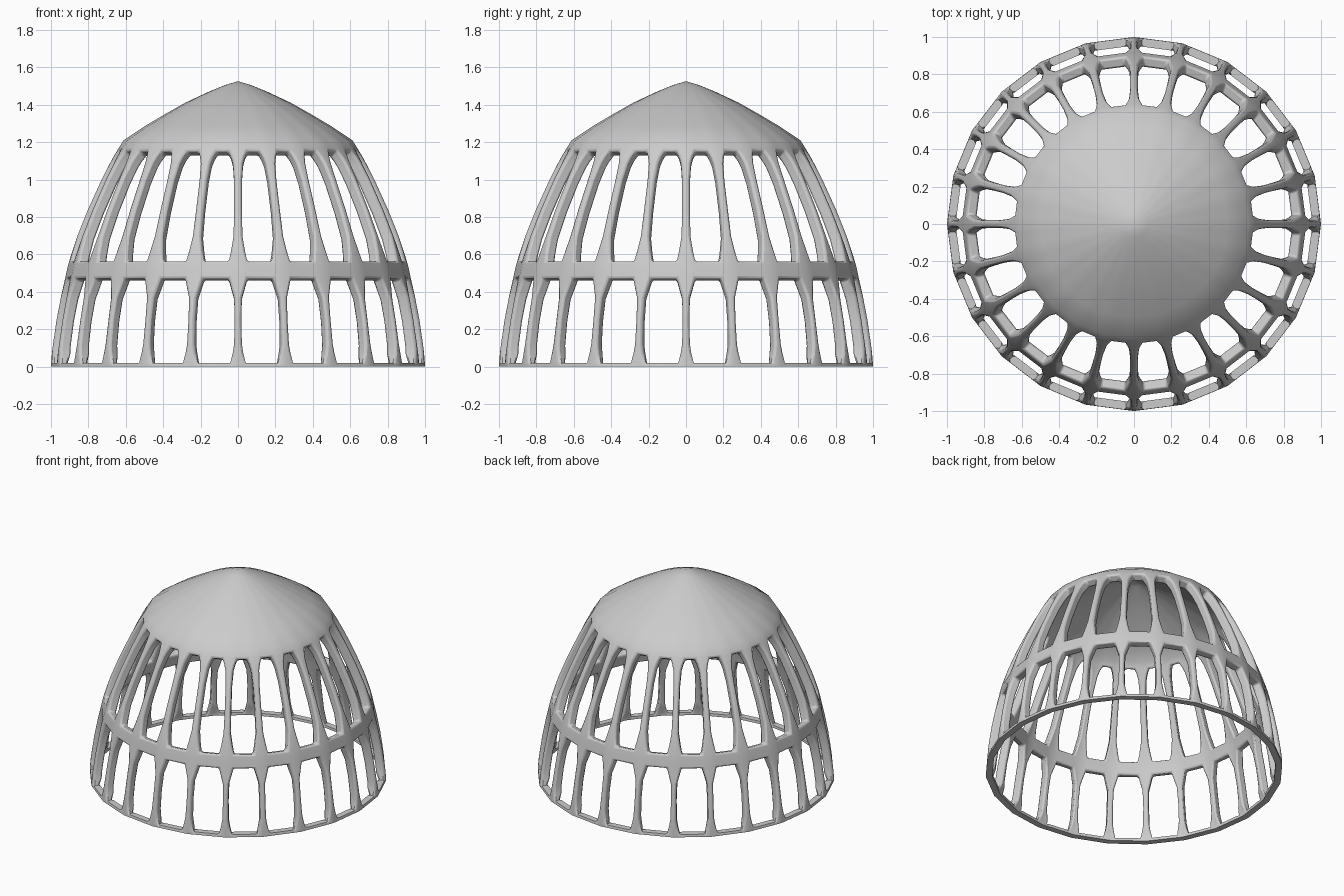
import bpy, bmesh, math

if "Cube" in bpy.data.objects:
    bpy.data.objects.remove(bpy.data.objects["Cube"])

N = 24          # ribs
DEPTH = 0.06    # shell thickness

# Profile rows: z, radius, rib half width, whether the strip above is an open window
ROWS = [
    (0.000, 1.000, .045, False),
    (0.020, 0.999, .042, True),
    (0.070, 0.995, .029, True),
    (0.120, 0.989, .021, True),
    (0.250, 0.970, .018, True),
    (0.370, 0.947, .021, True),
    (0.420, 0.936, .035, True),
    (0.472, 0.924, .049, False),
    (0.520, 0.914, .050, False),
    (0.566, 0.902, .050, True),
    (0.620, 0.885, .038, True),
    (0.700, 0.858, .024, True),
    (0.840, 0.802, .021, True),
    (1.000, 0.729, .021, True),
    (1.090, 0.683, .027, True),
    (1.125, 0.664, .036, True),
    (1.155, 0.646, .048, False),
    (1.210, 0.612, .045, False),
    (1.285, 0.500, .037, False),
    (1.350, 0.390, .029, False),
    (1.412, 0.280, .020, False),
    (1.468, 0.160, .012, False),
    (1.505, 0.070, .005, False),
]
APEX = 1.526


def inner_profile():
    """Offset the profile inward along its normal."""
    out = []
    for i, (z, r, w, _) in enumerate(ROWS):
        z0, r0 = ROWS[max(i - 1, 0)][:2]
        z1, r1 = ROWS[min(i + 1, len(ROWS) - 1)][:2]
        length = math.hypot(z1 - z0, r1 - r0)
        nr, nz = (z1 - z0) / length, (r0 - r1) / length
        d = 0.045 if i < 2 else DEPTH
        out.append((z if i < 2 else z - d * nz, max(r - d * nr, .02), w))
    return out


def make_layer(bm, profile, apex):
    """Three points per rib on each row: left flank, centre, right flank."""
    grid = []
    for z, r, w in profile:
        corners = [(r * math.cos(math.tau * k / N), r * math.sin(math.tau * k / N)) for k in range(N)]
        t = min(w / (2 * r * math.sin(math.pi / N)), .33)
        row = []
        for k in range(N):
            a, b = corners[k], corners[(k + 1) % N]
            for f in (0, t, 1 - t):
                row.append(bm.verts.new((a[0] + (b[0] - a[0]) * f, a[1] + (b[1] - a[1]) * f, z)))
        grid.append(row)
    return grid, bm.verts.new((0, 0, apex))


bm = bmesh.new()
outer, top_out = make_layer(bm, [r[:3] for r in ROWS], APEX)
inner, top_in = make_layer(bm, inner_profile(), APEX - DEPTH)
M = 3 * N
pair = {}
for ro, ri in zip(outer, inner):
    pair.update(zip(ro, ri))
pair[top_out] = top_in

# Outer skin with the windows left open
skin = []
for i in range(len(ROWS) - 1):
    for c in range(M):
        if ROWS[i][3] and c % 3 == 1:
            continue
        d = (c + 1) % M
        skin.append(bm.faces.new((outer[i][c], outer[i][d], outer[i + 1][d], outer[i + 1][c])))
for c in range(M):
    skin.append(bm.faces.new((outer[-1][c], outer[-1][(c + 1) % M], top_out)))

# Inner skin and the walls around windows and base
border = [e for e in bm.edges if e.is_boundary]
for f in skin:
    bm.faces.new([pair[v] for v in reversed(f.verts)])
for e in border:
    a, b = e.verts
    bm.faces.new((a, b, pair[b], pair[a]))
bmesh.ops.recalc_face_normals(bm, faces=bm.faces)

# Round the rib and ring edges, keep the foot ring crisp
weight = bm.edges.layers.float.new("bevel_weight_edge")
for e in bm.edges:
    if e.calc_face_angle(0) > .7 and max(v.co.z for v in e.verts) > .04:
        e[weight] = 1.0

mesh = bpy.data.meshes.new("domed_cage")
bm.to_mesh(mesh)
bm.free()
cage = bpy.data.objects.new("domed_cage", mesh)
bpy.context.collection.objects.link(cage)
bev = cage.modifiers.new("rounded_edges", "BEVEL")
bev.limit_method = 'WEIGHT'
bev.width = .012
bev.segments = 2

bpy.context.view_layer.objects.active = cage
cage.select_set(True)
bpy.ops.object.shade_smooth_by_angle(angle=math.radians(35))
